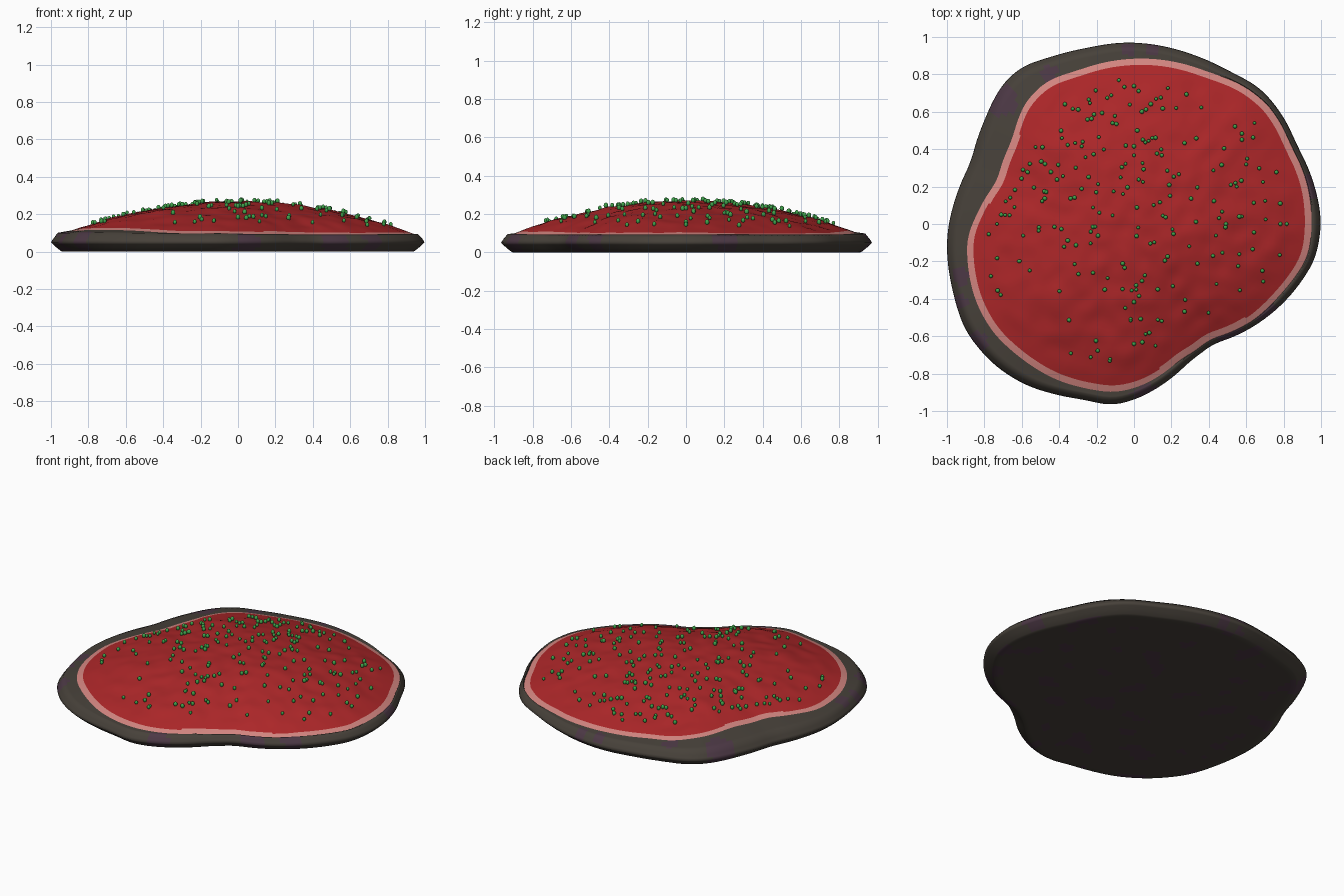
import bpy, bmesh, math, random
from mathutils import Vector, noise

random.seed(4)
SEGMENTS = 180

cube = bpy.data.objects.get("Cube")
if cube:
    bpy.data.objects.remove(cube, do_unlink=True)


def material(name, rgb):
    mat = bpy.data.materials.new(name)
    mat.use_nodes = True
    colour = (*rgb, 1)
    mat.diffuse_color = colour
    mat.node_tree.nodes["Principled BSDF"].inputs["Base Color"].default_value = colour
    return mat


rock_grey = material("rock grey", (.063, .053, .042))
algae_purple = material("algae purple", (.073, .04, .06))
flesh_red = material("flesh red", (.42, .02, .022))
edge_pink = material("edge pink", (.66, .24, .22))
polyp_green = material("polyp green", (.05, .36, .07))

# Plan outlines of the slab and of the living top, in hundredths
slab_outline = [(100, 2), (97, -18), (87, -34), (65, -54), (42, -64), (30, -73),
                (15, -86), (0, -94), (-13, -97), (-25, -94), (-42, -91), (-58, -86),
                (-75, -75), (-90, -57), (-97, -35), (-100, -8), (-95, 15), (-87, 33),
                (-80, 55), (-70, 75), (-60, 84), (-45, 89), (-25, 94), (-5, 97),
                (10, 96), (30, 91), (50, 82), (68, 72), (80, 57), (87, 42), (95, 25)]
flesh_outline = [(95, 0), (93, -17), (78, -38), (60, -54), (42, -61), (25, -72),
                 (5, -86), (-10, -90), (-25, -88), (-42, -83), (-60, -72), (-76, -57),
                 (-85, -40), (-89, -20), (-89, -7), (-84, 5), (-73, 23), (-65, 45),
                 (-58, 65), (-47, 76), (-30, 82), (-5, 88), (20, 87), (40, 81),
                 (60, 73), (75, 60), (85, 40), (93, 20)]


def radius_function(outline):
    """Radius of an outline at any angle, lightly smoothed."""
    polar = sorted((math.atan2(y, x) % math.tau, math.hypot(x, y) / 100) for x, y in outline)
    first, last = polar[0], polar[-1]
    polar = [(last[0] - math.tau, last[1])] + polar + [(first[0] + math.tau, first[1])]

    def linear(angle):
        angle %= math.tau
        for (a, r), (b, s) in zip(polar, polar[1:]):
            if a <= angle <= b:
                return r + (s - r) * (angle - a) / max(b - a, 1e-6)

    return lambda angle: sum(linear(angle + k * .03) for k in range(-2, 3)) / 5


slab_radius = radius_function(slab_outline)
flesh_radius = radius_function(flesh_outline)
angles = [math.tau * i / SEGMENTS for i in range(SEGMENTS)]
slab_r = [slab_radius(a) for a in angles]
flesh_r = [min(flesh_radius(a), r - .03) for a, r in zip(angles, slab_r)]
flesh_z = [.075 + .35 * (r - f) for r, f in zip(slab_r, flesh_r)]


def ring_mesh(name, rings, centre, materials, pick):
    """Skin rings of points, closing the last one on a centre point."""
    bm = bmesh.new()
    loops = [[bm.verts.new(p) for p in ring] for ring in rings]
    for a, b in zip(loops, loops[1:]):
        for i in range(SEGMENTS):
            j = (i + 1) % SEGMENTS
            bm.faces.new((a[i], a[j], b[j], b[i]))
    tip = bm.verts.new(centre)
    for i in range(SEGMENTS):
        bm.faces.new((loops[-1][i], loops[-1][(i + 1) % SEGMENTS], tip))
    bm.normal_update()
    bmesh.ops.recalc_face_normals(bm, faces=bm.faces)
    for face in bm.faces:
        face.smooth = True
        face.material_index = pick(face.calc_center_median())
    mesh = bpy.data.meshes.new(name)
    bm.to_mesh(mesh)
    bm.free()
    obj = bpy.data.objects.new(name, mesh)
    bpy.context.collection.objects.link(obj)
    for mat in materials:
        mesh.materials.append(mat)
    return obj


def ring(radii, heights):
    return [(r * math.cos(a), r * math.sin(a), z) for a, r, z in zip(angles, radii, heights)]


def level(z):
    return [z] * SEGMENTS


# Rock slab: upper shoulder, rim, bevelled underside
slab_rings = [ring(flesh_r, flesh_z)]
for t in (.25, .5, .75, 1):
    shoulder = [f + (max(r - .035, f + .003) - f) * t for r, f in zip(slab_r, flesh_r)]
    slab_rings.append(ring(shoulder, [z + (.095 - z) * t * .7 for z in flesh_z]))
for inset, z in ((.02, .079), (.008, .064), (0, .05), (.01, .04), (.03, .022), (.052, .005), (.062, 0)):
    slab_rings.append(ring([r - inset for r in slab_r], level(z)))
for k in range(27, 0, -1):
    slab_rings.append(ring([(r - .062) * k / 28 for r in slab_r], level(0)))

rim_patches = [(-.7, .66, .08), (-.02, .93, .035), (.09, .93, .035), (-.93, -.28, .045),
               (-.92, -.42, .04), (.95, .2, .06), (.06, -.92, .07), (.52, -.6, .07),
               (.72, -.48, .05), (-.84, -.64, .06), (-.45, .8, .04)]


def slab_colour(p):
    if p.z < .01:
        return int(noise.noise(Vector((p.x * 7, p.y * 7, 3))) > .27)
    wobble = 1 + .4 * noise.noise(p * 20)
    return int(any(math.hypot(p.x - x, p.y - y) < size * wobble for x, y, size in rim_patches))


ring_mesh("rock_slab", slab_rings, (0, 0, 0), [rock_grey, algae_purple], slab_colour)


# Domed flesh with a lumpy surface and a pale border
def dome_point(angle, t, base_r, base_z):
    x, y = base_r * t * math.cos(angle), base_r * t * math.sin(angle)
    lump = noise.noise(Vector((x * 11, y * 11, 0))) * .008 + noise.noise(Vector((x * 4, y * 4, 5))) * .008
    z = base_z + (.267 - base_z) * (1 - t ** 2) + lump * min(1, (1 - t) * 6)
    return Vector((x, y, z))


def border_or_flesh(p):
    angle = math.atan2(p.y, p.x)
    edge = min(flesh_radius(angle), slab_radius(angle) - .03)
    return int(math.hypot(p.x, p.y) > edge - .036)


steps = [1, .988, .976, .962, .95] + [.92 * k / 36 for k in range(36, 0, -1)]
dome_rings = [[dome_point(a, t, r, z) for a, r, z in zip(angles, flesh_r, flesh_z)] for t in steps]
ring_mesh("flesh_dome", dome_rings, dome_point(0, 0, 1, .1), [flesh_red, edge_pink], border_or_flesh)

# Small polyps scattered over the dome
bm = bmesh.new()
count = 0
while count < 225:
    i = random.randrange(SEGMENTS)
    p = dome_point(angles[i], .88 * math.sqrt(random.random()), flesh_r[i], flesh_z[i])
    sparse = (p.x > .15 and p.y < -.2) or (p.x < -.3 and p.y < -.3)
    if sparse and random.random() < .65:
        continue
    made = bmesh.ops.create_icosphere(bm, subdivisions=2, radius=random.uniform(.009, .012))
    for v in made["verts"]:
        v.co.z *= 1.25
    bmesh.ops.translate(bm, verts=made["verts"], vec=p + Vector((0, 0, .009)))
    count += 1
for face in bm.faces:
    face.smooth = True
polyp_mesh = bpy.data.meshes.new("polyps")
bm.to_mesh(polyp_mesh)
bm.free()
polyp_mesh.materials.append(polyp_green)
bpy.context.collection.objects.link(bpy.data.objects.new("polyps", polyp_mesh))
